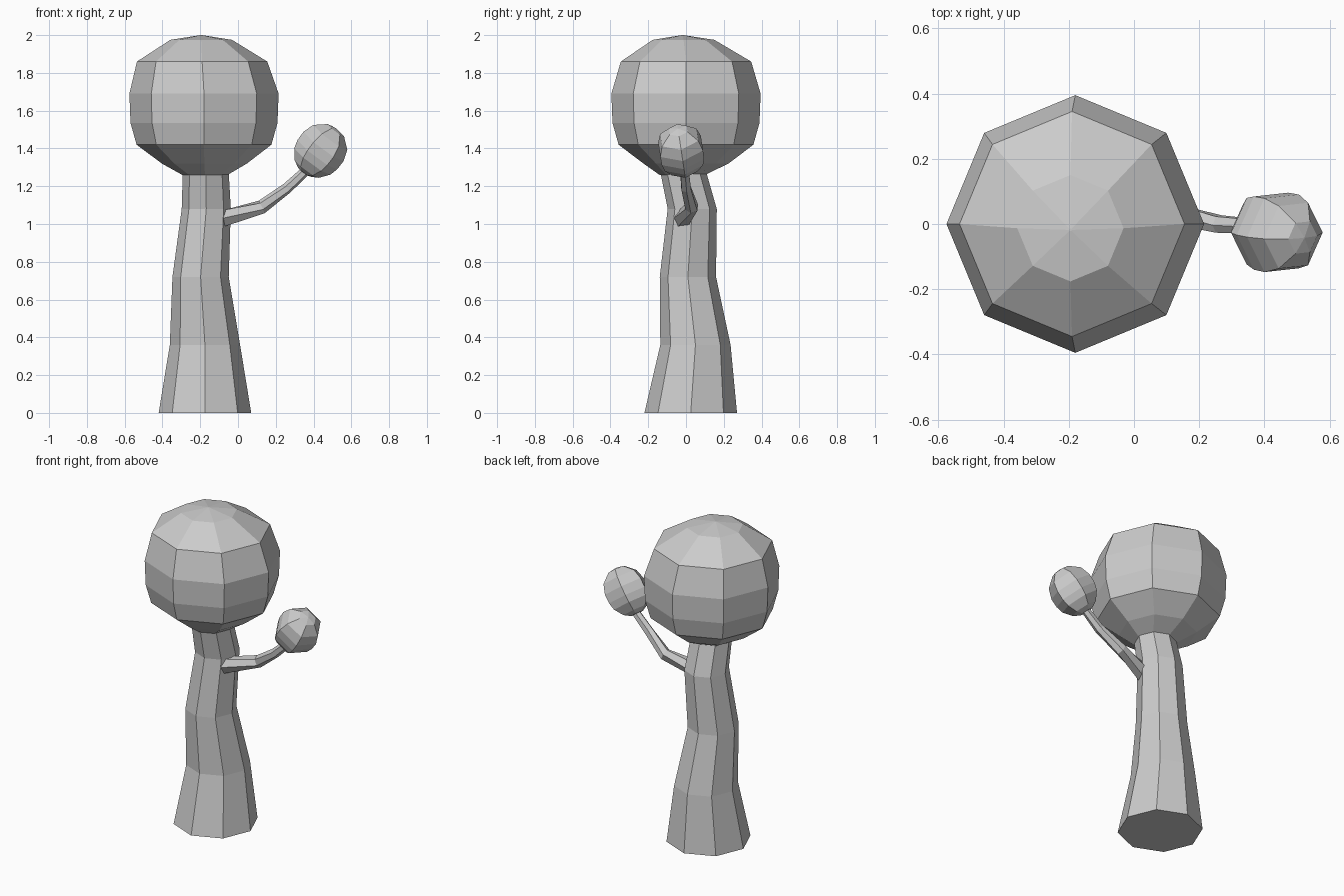
import bpy, bmesh, math
from mathutils import Vector

if "Cube" in bpy.data.objects:
    bpy.data.objects.remove(bpy.data.objects["Cube"])


def loft(name, rings, sides):
    """Skin rings of (centre, radius, axis) into a closed, flat-shaded tube."""
    bm = bmesh.new()
    loops = []
    for centre, r, axis in rings:
        axis = Vector(axis).normalized()
        v = axis.cross(Vector((1, 0, 0)))
        if v.length < 1e-4:
            v = Vector((0, 1, 0))
        v.normalize()
        u = v.cross(axis)
        loop = []
        for i in range(sides):
            a = math.tau * i / sides
            loop.append(bm.verts.new(Vector(centre) + r * (math.cos(a) * u + math.sin(a) * v)))
        loops.append(loop)
    for a, b in zip(loops, loops[1:]):
        for i in range(sides):
            j = (i + 1) % sides
            bm.faces.new((a[i], a[j], b[j], b[i]))
    bm.faces.new(loops[0][::-1])
    bm.faces.new(loops[-1])
    bmesh.ops.recalc_face_normals(bm, faces=bm.faces)
    # raise the last cap into a shallow point for rounded crowns
    mesh = bpy.data.meshes.new(name)
    bm.to_mesh(mesh)
    bm.free()
    obj = bpy.data.objects.new(name, mesh)
    bpy.context.collection.objects.link(obj)
    return obj


UP = (0, 0, 1)

# Trunk: gently winding, tapering octagonal column
trunk = [(-.175, .025, 0, .245), (-.175, .05, .36, .186), (-.198, .01, .72, .149),
         (-.168, .033, 1.08, .13), (-.172, -.035, 1.36, .118)]
loft("trunk", [((x, y, z), r, UP) for x, y, z, r in trunk], 8)

# Crown: (centre x, centre y, height, radius)
crown = [(-.175, -.02, 1.26, .12), (-.178, 0, 1.32, .225), (-.18, 0, 1.42, .357),
         (-.18, 0, 1.535, .389), (-.18, 0, 1.69, .395), (-.19, 0, 1.86, .345),
         (-.195, -.013, 1.975, .163), (-.195, -.018, 2.0, .004)]
loft("crown", [((x, y, z), r, UP) for x, y, z, r in crown], 8)

# Branch: thin bent limb, each ring facing along the path
path = [Vector(p) for p in ((-.11, -.02, 1.02), (.125, .03, 1.09),
                            (.26, .0, 1.19), (.40, -.01, 1.32))]
radii = (.052, .037, .029, .024)
limb = []
for i, p in enumerate(path):
    axis = path[min(i + 1, 3)] - path[max(i - 1, 0)]
    limb.append((p, radii[i], axis))
loft("branch", limb, 6)

# Small leaf ball on the branch tip, leaning outwards
lean = Vector((.6, -.12, .8)).normalized()
mid = Vector((.435, -.025, 1.387))
ball = [(-.142, .04), (-.12, .08), (-.07, .119), (-.025, .131),
        (.03, .132), (.09, .112), (.138, .055), (.147, .003)]
loft("branch_leaf_ball", [(mid + lean * h, r, lean) for h, r in ball], 6)
